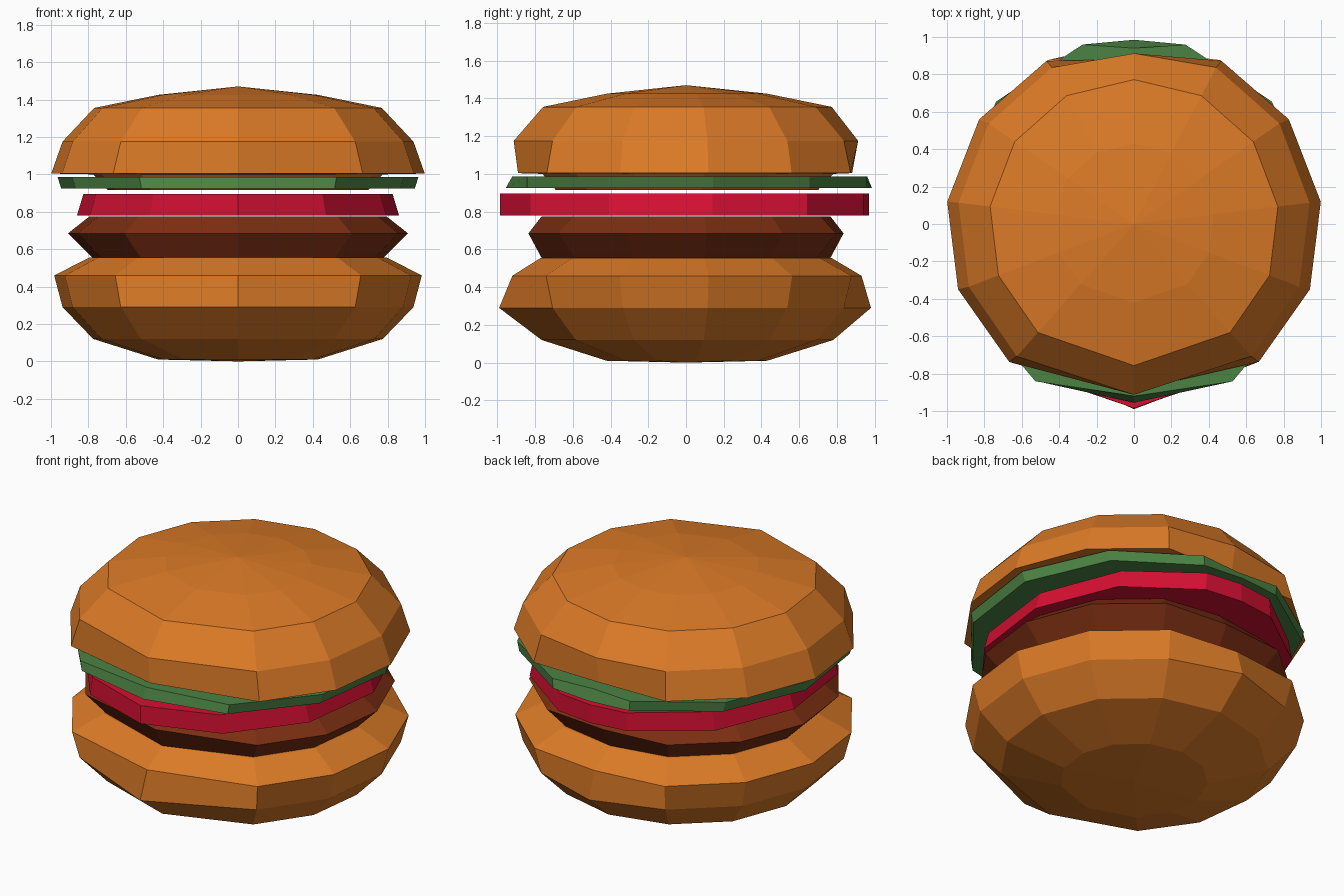
import bpy, bmesh, math

if "Cube" in bpy.data.objects:
    bpy.data.objects.remove(bpy.data.objects["Cube"])


def material(name, rgb):
    m = bpy.data.materials.new(name)
    m.diffuse_color = (*rgb, 1)
    m.use_nodes = True
    m.node_tree.nodes["Principled BSDF"].inputs["Base Color"].default_value = m.diffuse_color
    return m


BUN = material("toasted bun", (0.71, 0.195, 0.020))
PATTY = material("brown meat", (0.20, 0.028, 0.006))
TOMATO = material("tomato red", (0.66, 0.005, 0.032))
LETTUCE = material("lettuce green", (0.072, 0.225, 0.057))

# Half outlines in degrees, right side from front to back; mirrored for the left
STEP = 360 / 13
BUN_ANGLES = [-90] + [90 - STEP * i for i in range(5, 0, -1)] + [90]
SLICE_ANGLES = [-90 + 360 / 11 * i for i in range(6)] + [90]


def outline(angles, rx, ry, front, back):
    half = []
    for a in angles:
        t = math.radians(a)
        half.append((rx * math.cos(t), ry * math.sin(t)))
    half[0], half[-1] = (0, -front), (0, back)
    return half + [(-x, y) for x, y in reversed(half[1:-1])]


def layer(name, mat, angles, rings, low_tip=None, high_tip=None):
    """Bridge a stack of (rx, ry, front, back, z) rings; ends are caps or tips."""
    bm = bmesh.new()
    loops = []
    for rx, ry, front, back, z in rings:
        loops.append([bm.verts.new((x, y, z))
                      for x, y in outline(angles, rx, ry, front, back)])
    n = len(loops[0])
    for a, b in zip(loops, loops[1:]):
        for i in range(n):
            j = (i + 1) % n
            bm.faces.new((a[i], a[j], b[j], b[i]))
    for loop, tip in ((loops[0], low_tip), (loops[-1], high_tip)):
        if tip is None:
            bm.faces.new(loop)
        else:
            v = bm.verts.new((0, 0, tip))
            for i in range(n):
                bm.faces.new((loop[i], loop[(i + 1) % n], v))
    bmesh.ops.recalc_face_normals(bm, faces=bm.faces[:])
    me = bpy.data.meshes.new(name)
    bm.to_mesh(me)
    bm.free()
    me.materials.append(mat)
    bpy.context.collection.objects.link(bpy.data.objects.new(name, me))


# Bottom bun: rounded base, flat top
layer("bottom_bun", BUN, BUN_ANGLES, [
    (0.43, 0.43, 0.42, 0.43, 0.01),
    (0.78, 0.78, 0.765, 0.78, 0.12),
    (0.945, 0.945, 0.99, 0.98, 0.29),
    (0.99, 0.99, 0.92, 0.93, 0.46),
    (0.80, 0.80, 0.77, 0.77, 0.555)], low_tip=0.0)

# Patty: pointed rim
layer("patty", PATTY, BUN_ANGLES, [
    (0.785, 0.785, 0.765, 0.765, 0.555),
    (0.915, 0.90, 0.835, 0.835, 0.685),
    (0.80, 0.80, 0.765, 0.765, 0.775)])

# Tomato slice: oval slab
layer("tomato", TOMATO, SLICE_ANGLES, [
    (0.87, 0.98, 0.985, 0.97, 0.78),
    (0.835, 0.98, 0.985, 0.97, 0.895)])

# Lettuce: thin wide slab
layer("lettuce", LETTUCE, SLICE_ANGLES, [
    (0.955, 1.0, 0.955, 0.985, 0.925),
    (0.975, 1.0, 0.92, 0.94, 0.987)])

# Top bun: recessed underside, flared rim, low dome
layer("top_bun", BUN, BUN_ANGLES, [
    (0.70, 0.70, 0.69, 0.70, 0.915),
    (0.78, 0.78, 0.76, 0.78, 1.0),
    (1.006, 0.985, 0.89, 0.88, 1.004),
    (0.945, 0.945, 0.913, 0.912, 1.175),
    (0.775, 0.775, 0.757, 0.772, 1.355),
    (0.43, 0.43, 0.42, 0.43, 1.425)], high_tip=1.47)
